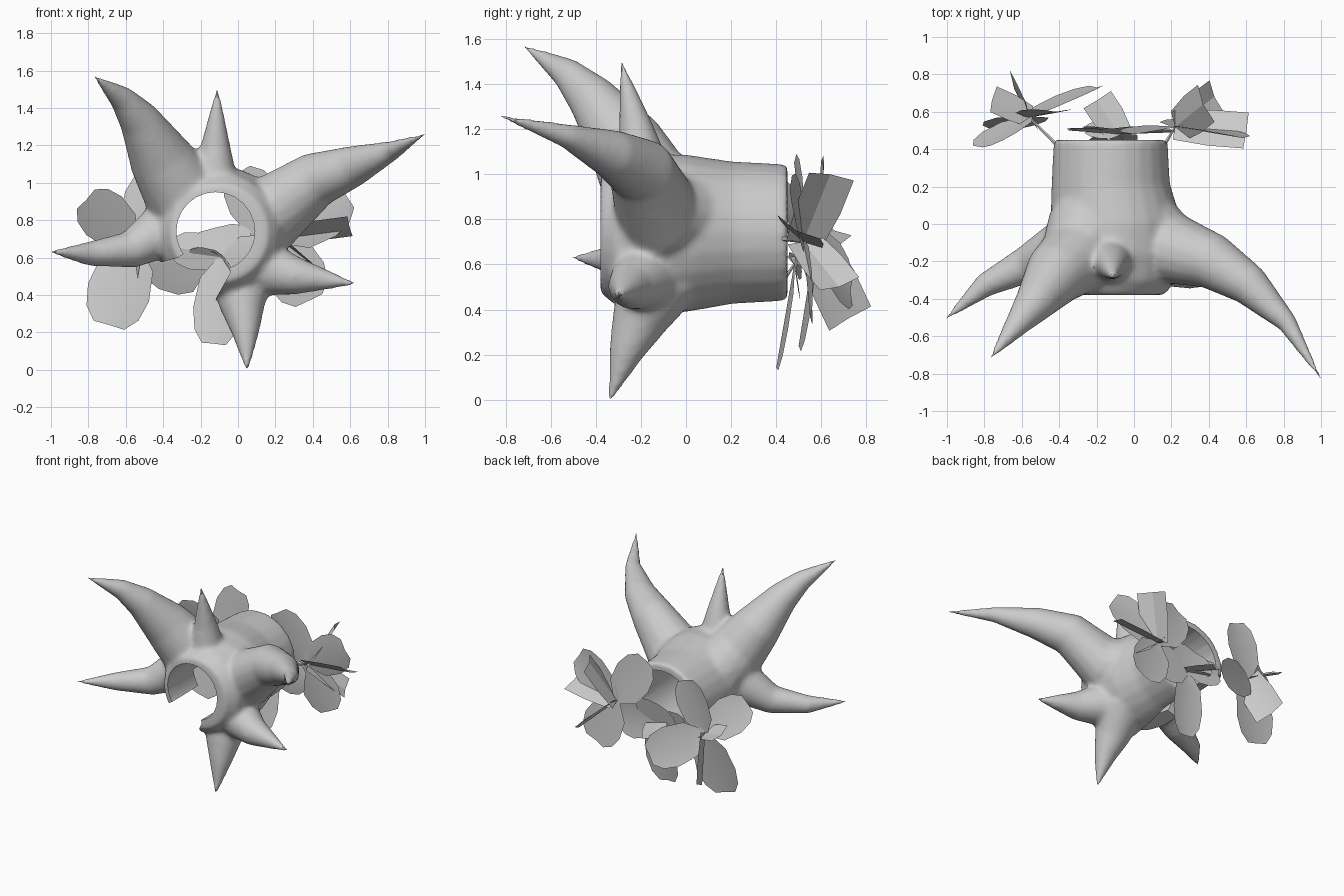
import bpy
import bmesh
from math import radians
from mathutils import Vector

cube = bpy.data.objects.get("Cube")
if cube:
    bpy.data.objects.remove(cube)

grey = bpy.data.materials.new("plain grey")
grey.use_nodes = True
grey.diffuse_color = (0.6, 0.6, 0.6, 1)
shader = next(n for n in grey.node_tree.nodes if n.type == 'BSDF_PRINCIPLED')
shader.inputs["Base Color"].default_value = grey.diffuse_color
shader.inputs["Roughness"].default_value = 0.8


def finish(bm, name):
    bmesh.ops.recalc_face_normals(bm, faces=bm.faces)
    mesh = bpy.data.meshes.new(name)
    bm.to_mesh(mesh)
    bm.free()
    obj = bpy.data.objects.new(name, mesh)
    bpy.context.collection.objects.link(obj)
    mesh.materials.append(grey)
    return obj


def smooth(obj, angle):
    bpy.ops.object.select_all(action='DESELECT')
    obj.select_set(True)
    bpy.context.view_layer.objects.active = obj
    bpy.ops.object.shade_smooth_by_angle(angle=radians(angle))


def tube(bm, path, sides=16):
    """Closed round tube along points given as (x, y, z, radius)."""
    pts = [Vector(p[:3]) for p in path]
    rings = []
    for i, p in enumerate(path):
        along = pts[min(i + 1, len(pts) - 1)] - pts[max(i - 1, 0)]
        turn = along.to_track_quat('Z', 'Y').to_matrix().to_4x4()
        turn.translation = pts[i]
        rings.append(bmesh.ops.create_circle(
            bm, segments=sides, radius=p[3], matrix=turn)["verts"])
    for a, b in zip(rings, rings[1:]):
        for k in range(sides):
            n = (k + 1) % sides
            bm.faces.new((a[k], a[n], b[n], b[k]))
    bm.faces.new(rings[0])
    bm.faces.new(rings[-1])


def prism(name, outline, start, end):
    """Solid with an x-z outline running from y=start to y=end."""
    bm = bmesh.new()
    face = bm.faces.new([bm.verts.new((x, start, z)) for x, z in outline])
    ext = bmesh.ops.extrude_face_region(bm, geom=[face])["geom"]
    bmesh.ops.translate(bm, vec=(0, end - start, 0),
                        verts=[v for v in ext if isinstance(v, bmesh.types.BMVert)])
    return finish(bm, name)


# Stump: flared trunk lying along y with spreading pointed roots
TRUNK = [(-0.125, 0.45, 0.74, 0.305), (-0.125, 0.2, 0.74, 0.318), (-0.1, 0, 0.74, 0.35),
         (-0.09, -0.15, 0.73, 0.355), (-0.1, -0.3, 0.73, 0.32), (-0.1, -0.38, 0.73, 0.26)]
ROOTS = {
    "right": [(0, 0.1, 0.82, 0.17), (0.16, -0.13, 0.82, 0.21), (0.42, -0.2, 1.02, 0.15),
              (0.62, -0.33, 1.09, 0.11), (0.82, -0.53, 1.17, 0.055), (1, -0.83, 1.26, 0.008)],
    "upper": [(-0.24, 0, 0.84, 0.22), (-0.3, -0.18, 0.95, 0.21), (-0.42, -0.27, 1.14, 0.17),
              (-0.53, -0.42, 1.34, 0.11), (-0.62, -0.53, 1.45, 0.07), (-0.77, -0.72, 1.57, 0.008)],
    "top": [(-0.13, -0.18, 0.92, 0.15), (-0.12, -0.22, 1.2, 0.08), (-0.11, -0.29, 1.51, 0.008)],
    "left": [(-0.36, -0.12, 0.77, 0.16), (-0.58, -0.22, 0.64, 0.1),
             (-0.8, -0.33, 0.62, 0.065), (-1.01, -0.51, 0.63, 0.008)],
    "bottom": [(0.03, -0.1, 0.55, 0.18), (0.02, -0.21, 0.35, 0.125),
               (0.04, -0.27, 0.2, 0.075), (0.05, -0.34, -0.01, 0.008)],
    "lower": [(0.08, -0.16, 0.56, 0.17), (0.32, -0.25, 0.5, 0.1), (0.63, -0.3, 0.46, 0.008)],
}
bm = bmesh.new()
tube(bm, TRUNK, 24)
for path in ROOTS.values():
    tube(bm, path)
stump = finish(bm, "stump")

# Cutters: the hollow core and the open lower left side
bm = bmesh.new()
tube(bm, [(-0.12, -1, 0.74, 0.21), (-0.12, -0.25, 0.74, 0.21),
          (-0.12, 0, 0.74, 0.25), (-0.12, 1, 0.74, 0.25)], 24)
cutters = [
    finish(bm, "hollow_cutter"),
    prism("split_cutter", [(-0.1, 0.74), (-0.32, 0.6), (-0.5, 0.55), (-0.5, 0.2),
                           (-0.13, 0.36), (-0.04, 0.52)], -1, 1),
    prism("side_cutter", [(-0.12, 0.73), (-0.6, 0.69), (-0.6, 0.4), (-0.12, 0.4)], -0.02, 1),
]

bpy.context.view_layer.objects.active = stump
remesh = stump.modifiers.new("merge", 'REMESH')
remesh.mode = 'VOXEL'
remesh.voxel_size = 0.015
soften = stump.modifiers.new("soften", 'SMOOTH')
soften.iterations = 14
for cutter in cutters:
    cutter.hide_render = True
    cut = stump.modifiers.new("cut", 'BOOLEAN')
    cut.operation = 'DIFFERENCE'
    cut.solver = 'EXACT'
    cut.object = cutter
for mod in list(stump.modifiers):
    bpy.ops.object.modifier_apply(modifier=mod.name)
for cutter in cutters:
    bpy.data.objects.remove(cutter)
smooth(stump, 40)

# Flowers: thin petals, rounded or square, fanned round each centre
ROUND = [(0, 0.2), (0.25, 0.85), (0.6, 1), (0.85, 0.85), (1, 0.5)]
SQUARE = [(0, 0.8), (0.5, 1), (1, 1)]
FACING = {"y": Vector((0, 1, 0)), "x": Vector((1, 0.45, 0)), "z": Vector((0, 0.55, 1))}


def petal(bm, base, tip, width, facing, outline):
    base, tip = Vector(base), Vector(tip)
    along = tip - base
    side = along.cross(FACING[facing]).normalized()
    normal = side.cross(along).normalized()
    rows = []
    for t, w in outline:
        mid = base + along * t
        lift = normal * 0.02 * w
        rows.append([bm.verts.new(mid + side * s * w * width / 2 + lift * abs(s))
                     for s in (-1, 0, 1)])
    for a, b in zip(rows, rows[1:]):
        for k in range(2):
            bm.faces.new((a[k], a[k + 1], b[k + 1], b[k]))


FLOWERS = {
    "right_flower": ((-0.56, 0.57, 0.68), [
        ((-0.81, 0.41, 0.91), 0.28, "y", ROUND), ((-0.69, 0.5, 0.24), 0.34, "y", ROUND),
        ((-0.2, 0.73, 0.48), 0.3, "y", ROUND), ((-0.42, 0.6, 1.06), 0.27, "y", ROUND),
        ((-0.64, 0.72, 0.36), 0.23, "x", SQUARE), ((-0.76, 0.66, 0.75), 0.16, "z", SQUARE)]),
    "middle_flower": ((-0.08, 0.48, 0.6), [
        ((-0.35, 0.5, 0.66), 0.2, "y", ROUND), ((0.22, 0.49, 0.57), 0.28, "y", ROUND),
        ((-0.13, 0.4, 0.14), 0.26, "y", ROUND), ((-0.26, 0.5, 0.62), 0.1, "z", ROUND),
        ((-0.12, 0.51, 0.76), 0.36, "y", ROUND), ((-0.2, 0.66, 0.58), 0.18, "z", SQUARE)]),
    "left_flower": ((0.22, 0.52, 0.7), [
        ((0, 0.48, 1.05), 0.3, "y", ROUND), ((0.58, 0.46, 0.93), 0.3, "y", ROUND),
        ((0.38, 0.55, 0.37), 0.32, "y", ROUND), ((0.6, 0.49, 0.75), 0.22, "z", SQUARE),
        ((0.37, 0.64, 1), 0.22, "x", SQUARE), ((0.43, 0.68, 0.5), 0.2, "x", SQUARE)]),
}
for name, (centre, petals) in FLOWERS.items():
    bm = bmesh.new()
    for shape in petals:
        petal(bm, centre, *shape)
    smooth(finish(bm, name), 20)

# Stems joining the flowers to the trunk rim
STEMS = {"right": (-0.39, 0.4, 0.78), "middle": (0, 0.4, 0.48), "left": (0.15, 0.4, 0.72)}
for name, root in STEMS.items():
    bm = bmesh.new()
    tube(bm, [(*root, 0.012), (*FLOWERS[name + "_flower"][0], 0.006)], 6)
    smooth(finish(bm, name + "_stem"), 40)
